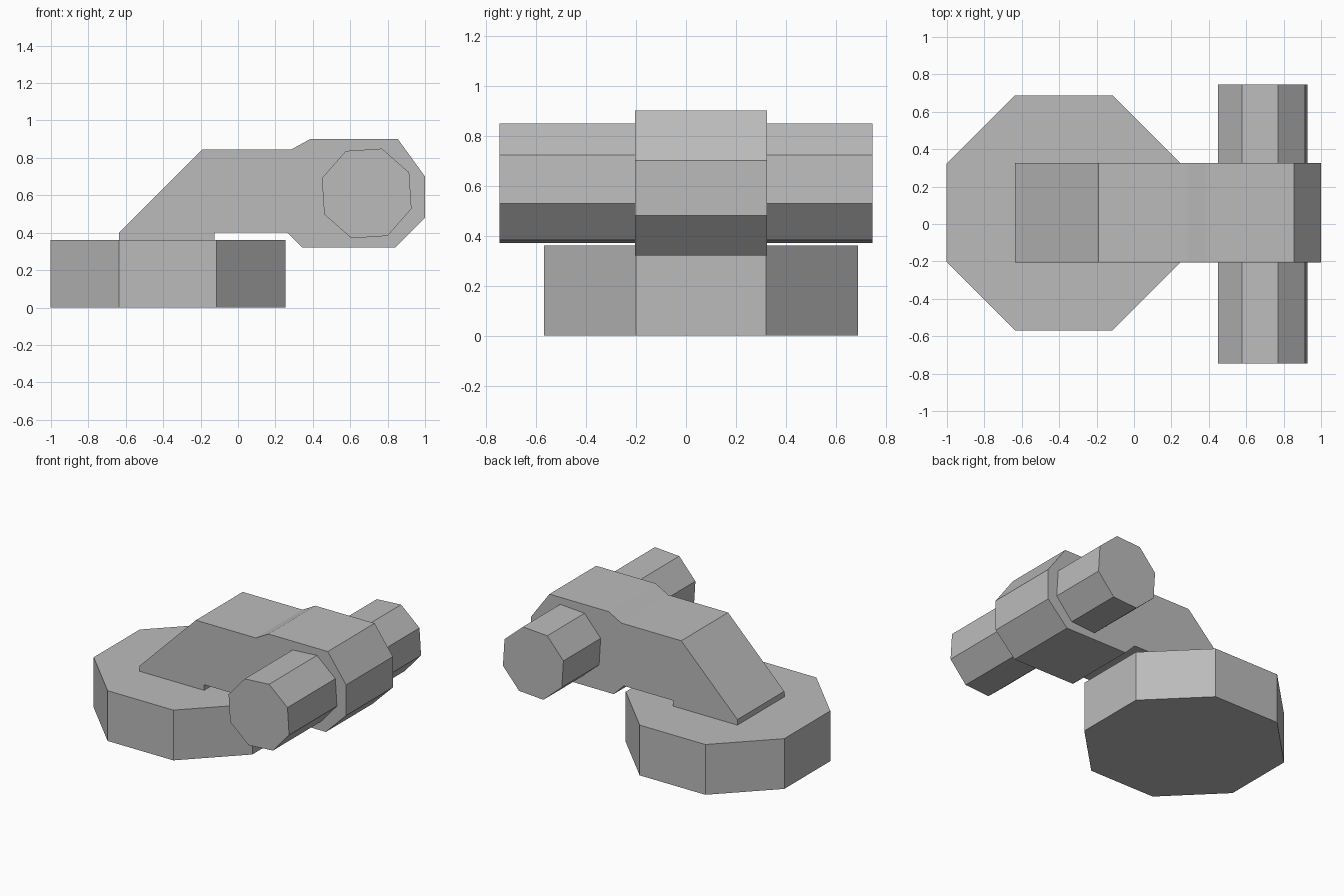
import bpy, bmesh
from math import cos, sin, radians
from mathutils import Matrix

if "Cube" in bpy.data.objects:
    bpy.data.objects.remove(bpy.data.objects["Cube"])

GREY = (0.5, 0.5, 0.5, 1)
grey = bpy.data.materials.new("plain grey")
grey.use_nodes = True
grey.diffuse_color = GREY
grey.node_tree.nodes["Principled BSDF"].inputs["Base Color"].default_value = GREY


def octagon(cx, cy, radius, start):
    angles = [radians(start + 45 * i) for i in range(8)]
    return [(cx + radius * cos(a), cy + radius * sin(a)) for a in angles]


def prism(name, outline, low, high, sideways=False):
    """Extrude an outline along z, or along y when sideways (outline in x, z)."""
    bm = bmesh.new()
    if sideways:
        verts = [bm.verts.new((x, low, z)) for x, z in outline]
        push = (0, high - low, 0)
    else:
        verts = [bm.verts.new((x, y, low)) for x, y in outline]
        push = (0, 0, high - low)
    face = bm.faces.new(verts)
    result = bmesh.ops.extrude_face_region(bm, geom=[face], use_keep_orig=True)
    moved = [g for g in result["geom"] if isinstance(g, bmesh.types.BMVert)]
    bmesh.ops.translate(bm, verts=moved, vec=push)
    bmesh.ops.recalc_face_normals(bm, faces=bm.faces)
    mesh = bpy.data.meshes.new(name)
    bm.to_mesh(mesh)
    bm.free()
    mesh.materials.append(grey)
    obj = bpy.data.objects.new(name, mesh)
    bpy.context.collection.objects.link(obj)
    return obj


# Flat octagonal foot
prism("base", octagon(-0.375, 0.06, 0.68, 22.5), 0, 0.36)

# Sloped neck and bulged head in one profile
arm_profile = [
    (-0.635, 0.36), (-0.635, 0.4), (-0.19, 0.845), (0.285, 0.845),
    (0.385, 0.9), (0.855, 0.9), (1, 0.7), (1, 0.48), (0.84, 0.32),
    (0.345, 0.32), (0.265, 0.4), (-0.125, 0.4), (-0.125, 0.36),
]
prism("arm", arm_profile, -0.205, 0.325, sideways=True)

# Octagonal cross bar whose ends form the two handles
prism("cross_bar", octagon(0.688, 0.61, 0.253, 26.2), -0.747, 0.747, sideways=True)
